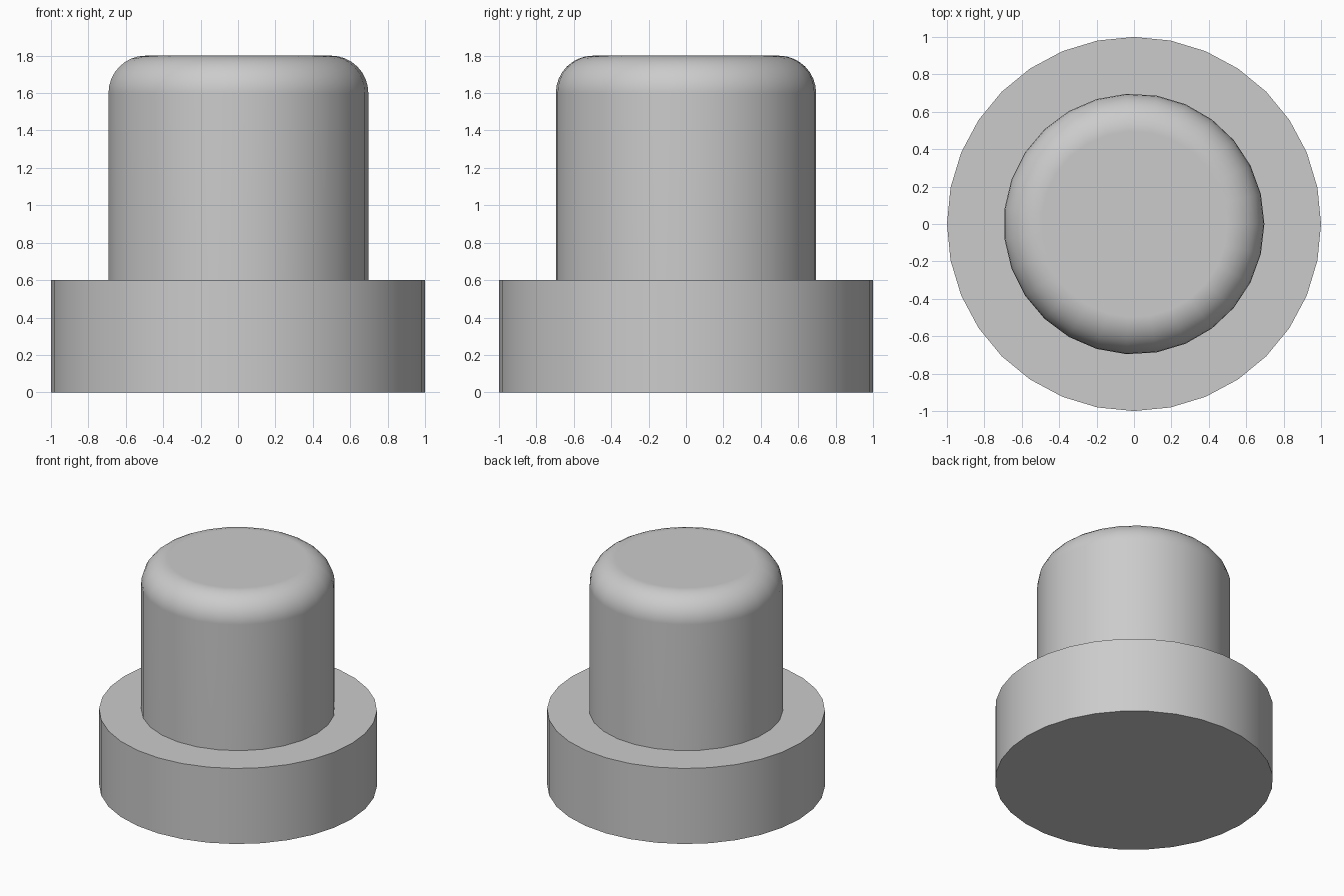
import bpy, bmesh, math

cube = bpy.data.objects.get("Cube")
if cube:
    bpy.data.objects.remove(cube, do_unlink=True)

# Single grey material
grey = bpy.data.materials.new("grey")
grey.use_nodes = True
colour = (0.6, 0.6, 0.6, 1)
grey.diffuse_color = colour
grey.node_tree.nodes["Principled BSDF"].inputs["Base Color"].default_value = colour


def turned(name, profile, sides, cap_bottom):
    """Revolve (radius, height) points around z and cap the ends."""
    bm = bmesh.new()
    rings = []
    for r, z in profile:
        angles = [math.tau * i / sides for i in range(sides)]
        rings.append([bm.verts.new((r * math.cos(a), r * math.sin(a), z)) for a in angles])
    for low, high in zip(rings, rings[1:]):
        for i in range(sides):
            j = (i + 1) % sides
            bm.faces.new((low[i], low[j], high[j], high[i]))
    bm.faces.new(rings[-1])
    if cap_bottom:
        bm.faces.new(rings[0][::-1])
    mesh = bpy.data.meshes.new(name)
    bm.to_mesh(mesh)
    bm.free()
    mesh.materials.append(grey)
    obj = bpy.data.objects.new(name, mesh)
    bpy.context.collection.objects.link(obj)
    bpy.ops.object.select_all(action="DESELECT")
    obj.select_set(True)
    bpy.context.view_layer.objects.active = obj
    bpy.ops.object.shade_smooth_by_angle(angle=math.radians(30))
    # Keep the large flat faces evenly shaded
    weighted = obj.modifiers.new("weighted_normals", "WEIGHTED_NORMAL")
    weighted.keep_sharp = True
    return obj


# Wide round base
turned("base", [(1, 0), (1, 0.6)], 32, True)

# Narrower button with a rounded upper rim
radius, top, fillet, steps = 0.697, 1.8, 0.2, 8
rim = []
for k in range(steps + 1):
    a = math.pi / 2 * k / steps
    rim.append((radius - fillet + fillet * math.cos(a), top - fillet + fillet * math.sin(a)))
turned("button", [(radius, 0.6)] + rim, 27, False)
